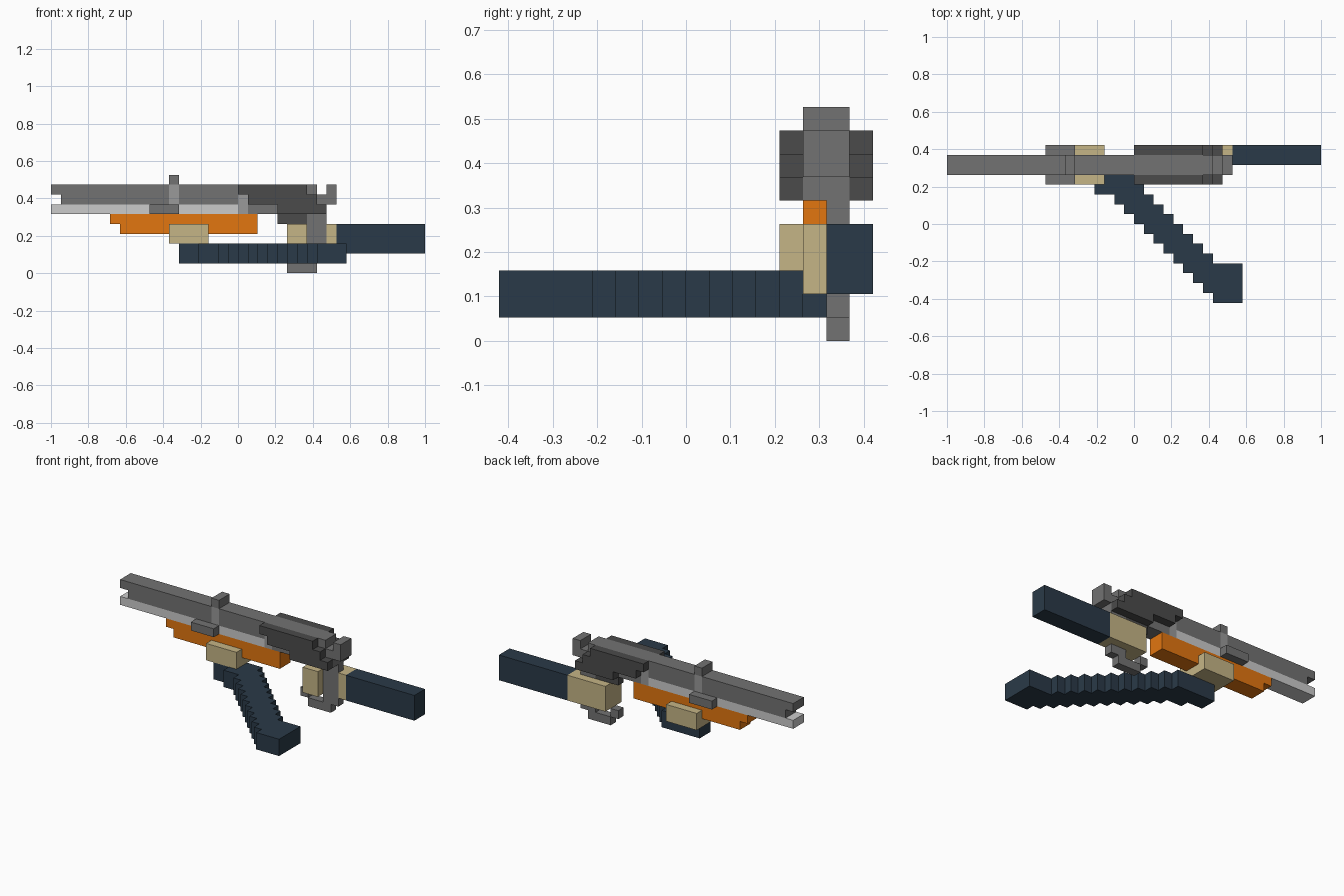
import bpy, bmesh, math
from mathutils import Vector

if "Cube" in bpy.data.objects:
    bpy.data.objects.remove(bpy.data.objects["Cube"])

U = 1 / 19  # one block; the model is 38 blocks long


def material(name, rgb):
    m = bpy.data.materials.new(name)
    m.diffuse_color = (*rgb, 1)
    m.use_nodes = True
    m.node_tree.nodes["Principled BSDF"].inputs["Base Color"].default_value = m.diffuse_color
    return m


STEEL = material("steel", (0.17, 0.17, 0.17))
LIGHT = material("light_steel", (0.66, 0.66, 0.66))
MID = material("mid_steel", (0.32, 0.32, 0.32))
DARK = material("dark_steel", (0.07, 0.07, 0.07))
ORANGE = material("orange", (0.76, 0.18, 0.005))
TAN = material("tan", (0.56, 0.46, 0.24))
NAVY = material("navy", (0.023, 0.042, 0.065))


def blocks(name, mat, *boxes):
    """Union of boxes (x0, x1, y0, y1, z0, z1) in block units, keeping only the outer skin."""
    cells = {(x, y, z) for a, b, c, d, e, f in boxes
             for x in range(a, b) for y in range(c, d) for z in range(e, f)}
    bm = bmesh.new()
    verts = {}

    def vert(p):
        if p not in verts:
            verts[p] = bm.verts.new(Vector(p) * U)
        return verts[p]

    for cell in cells:
        for axis in range(3):
            for side in (0, 1):
                near = list(cell)
                near[axis] += 2 * side - 1
                if tuple(near) in cells:
                    continue
                ring = []
                for s, t in ((0, 0), (1, 0), (1, 1), (0, 1)):
                    p = list(cell)
                    p[axis] += side
                    p[(axis + 1) % 3] += s
                    p[(axis + 2) % 3] += t
                    ring.append(vert(tuple(p)))
                bm.faces.new(ring if side else ring[::-1])
    bmesh.ops.dissolve_limit(bm, angle_limit=math.radians(1),
                             verts=bm.verts[:], edges=bm.edges[:])
    mesh = bpy.data.meshes.new(name)
    bm.to_mesh(mesh)
    bm.free()
    mesh.materials.append(mat)
    obj = bpy.data.objects.new(name, mesh)
    bpy.context.collection.objects.link(obj)
    return obj


# Barrel, split around the front sight and the breech block
blocks("barrel", STEEL,
       (-19, -7, 5, 7, 8, 9), (-18, -7, 5, 7, 7, 8),
       (-6, 0, 5, 7, 7, 9), (0, 8, 5, 7, 8, 9), (1, 10, 5, 7, 7, 8),
       (1, 9, 5, 7, 6, 7))
blocks("barrel_band", MID, (-7, -6, 5, 7, 7, 9))
blocks("front_sight", STEEL, (-7, -6, 5, 7, 9, 10))
blocks("rear_sight", STEEL, (9, 10, 5, 7, 8, 9))
blocks("breech_block", MID, (0, 1, 5, 7, 6, 8))
blocks("lower_rod", LIGHT, (-19, 0, 5, 7, 6, 7))
blocks("cross_lug", STEEL, (-9, -6, 4, 8, 6, 7))

# Stepped dark plates on both sides of the receiver
for side, y in (("front", 4), ("back", 7)):
    blocks(f"receiver_plate_{side}", DARK,
           (0, 7, y, y + 1, 8, 9), (1, 8, y, y + 1, 7, 8), (4, 9, y, y + 1, 6, 7))
blocks("receiver_base", DARK, (4, 7, 6, 7, 5, 6))

# Orange forestock and its tan clamp
blocks("forestock", ORANGE, (-13, 2, 5, 7, 5, 6), (-12, 2, 5, 7, 4, 5))
blocks("front_clamp", TAN, (-7, -3, 4, 8, 3, 5))

# Grey frame running down to the hook
blocks("frame", STEEL, (7, 9, 6, 7, 1, 6), (5, 8, 6, 7, 0, 1), (4, 5, 6, 7, 1, 2))

# Rear tan grip and navy stock
blocks("rear_grip", TAN, (5, 7, 5, 8, 2, 5), (7, 9, 7, 8, 2, 5), (9, 10, 6, 8, 2, 5))
blocks("stock", NAVY, (10, 19, 6, 8, 2, 5))

# Diagonal navy arm: a staircase of blocks between two end pieces
blocks("diagonal_arm", NAVY,
       (-6, -2, 4, 6, 1, 3), (-4, -2, 3, 6, 1, 3), (8, 11, -8, -4, 1, 3),
       *[(x, x + 1, -x, 4 - x, 1, 3) for x in range(-2, 8)])
